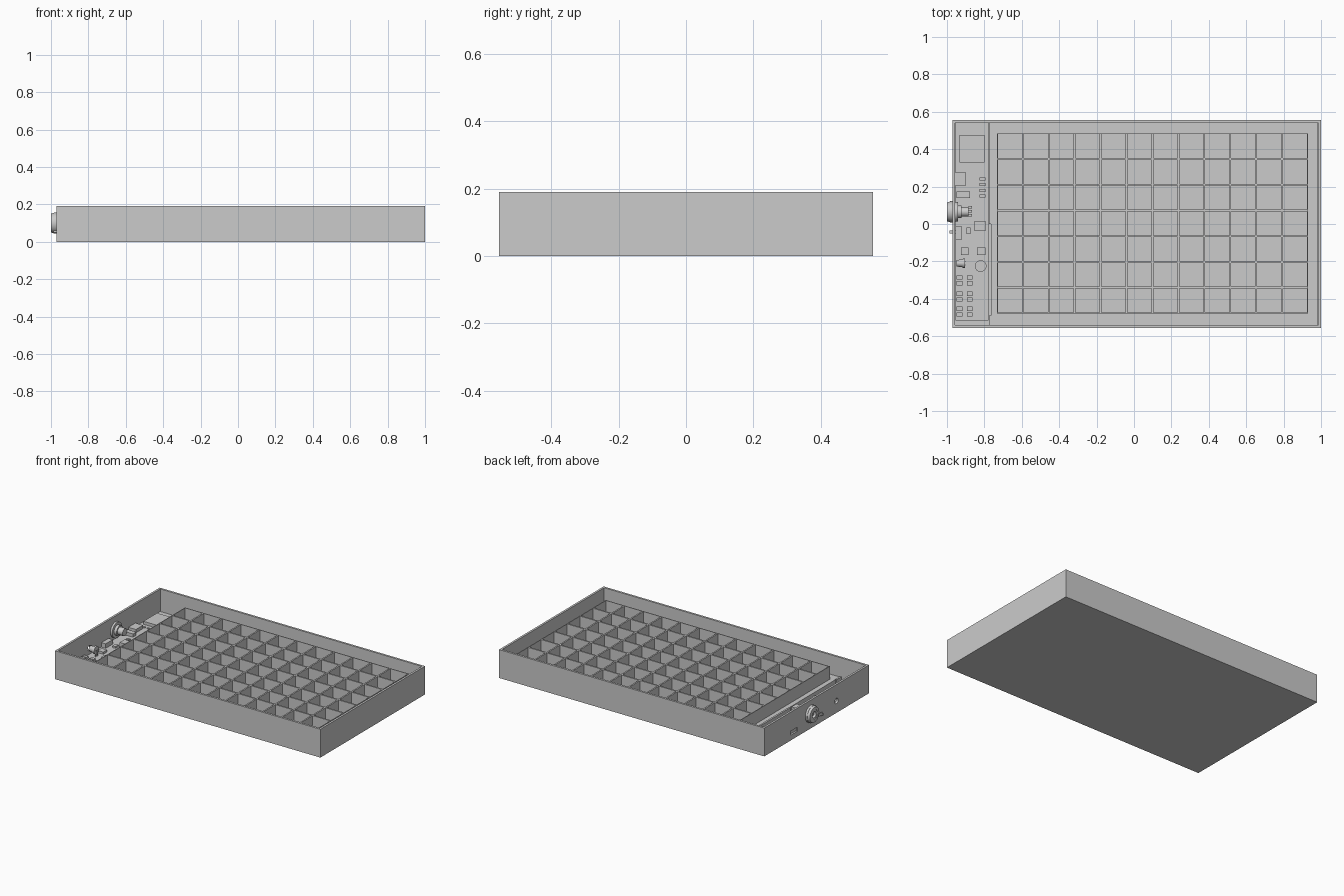
import bpy, bmesh
from math import pi
from mathutils import Matrix, Vector

cube = bpy.data.objects.get("Cube")
if cube:
    bpy.data.objects.remove(cube, do_unlink=True)

grey = bpy.data.materials.new("plain_grey")
grey.use_nodes = True
grey.diffuse_color = (0.6, 0.6, 0.6, 1)
grey.node_tree.nodes["Principled BSDF"].inputs["Base Color"].default_value = (0.6, 0.6, 0.6, 1)


def finish(name, bm):
    mesh = bpy.data.meshes.new(name)
    bm.to_mesh(mesh)
    bm.free()
    mesh.materials.append(grey)
    obj = bpy.data.objects.new(name, mesh)
    bpy.context.collection.objects.link(obj)
    return obj


def box(name, x, y, z):
    """Box from (min, max) ranges."""
    bm = bmesh.new()
    size = [r[1] - r[0] for r in (x, y, z)]
    mid = Vector([(r[0] + r[1]) / 2 for r in (x, y, z)])
    bmesh.ops.create_cube(bm, size=1, matrix=Matrix.Translation(mid) @ Matrix.Diagonal((*size, 1)))
    return finish(name, bm)


def rod(name, start, length, r, axis="X", r2=None):
    """Cylinder or cone running from start along +x or +z."""
    bm = bmesh.new()
    turn = Matrix.Rotation(pi / 2, 4, "Y") if axis == "X" else Matrix.Identity(4)
    place = Matrix.Translation(start) @ turn @ Matrix.Translation((0, 0, length / 2))
    bmesh.ops.create_cone(bm, cap_ends=True, segments=32, radius1=r,
                          radius2=r if r2 is None else r2, depth=length, matrix=place)
    for f in bm.faces:
        f.smooth = len(f.verts) == 4
    for e in bm.edges:
        e.smooth = all(len(f.verts) == 4 for f in e.link_faces)
    return finish(name, bm)


def cut(target, cutters):
    for c in cutters:
        mod = target.modifiers.new("opening", "BOOLEAN")
        mod.operation, mod.object, mod.solver = "DIFFERENCE", c, "EXACT"
    graph = bpy.context.evaluated_depsgraph_get()
    mesh = bpy.data.meshes.new_from_object(target.evaluated_get(graph))
    target.modifiers.clear()
    target.data = mesh
    for c in cutters:
        bpy.data.objects.remove(c, do_unlink=True)


# Main measures
LEFT, RIGHT, DEPTH, TOP, WALL = -0.97, 1.0, 0.555, 0.19, 0.014
INX, INY = LEFT + WALL, DEPTH - WALL
BOARD, SHELF, GRID_TOP = 0.04, 0.06, 0.147
JACK_Y, JACK_Z = 0.065, 0.10
LED_Y, LED_Z = -0.21, 0.08

# Open case with the openings in its end wall
case = box("case", (LEFT, RIGHT), (-DEPTH, DEPTH), (0, TOP))
through = (LEFT - 0.02, INX + 0.005)
cut(case, [
    box("cavity", (INX, RIGHT - WALL), (-INY, INY), (WALL, TOP + 0.1)),
    box("usb_opening", through, (0.203, 0.278), (0.035, 0.062)),
    box("switch_opening", through, (-0.06, -0.026), (0.045, 0.065)),
    rod("jack_opening", (through[0], JACK_Y, JACK_Z), 0.04, 0.035),
    rod("light_opening", (through[0], LED_Y, LED_Z), 0.04, 0.018),
])

# Light panel and the edge lips beside the circuit board
box("light_panel", (-0.765, RIGHT - WALL - 0.002), (-INY + 0.002, INY - 0.002), (WALL, SHELF))
for i, span in enumerate([(0, INY), (-INY, -0.49)]):
    box(f"panel_lip_{i}", (-0.776, -0.764), span, (WALL, SHELF + 0.004))

# Divider grid: inset cells, remove their centres, thicken downwards
COLS, ROWS = 12, 7
X0, X1, Y0, Y1 = -0.733, 0.93, -0.478, 0.485
bm = bmesh.new()
bmesh.ops.create_grid(bm, x_segments=COLS, y_segments=ROWS, size=0.5)
bmesh.ops.transform(bm, verts=bm.verts, matrix=Matrix.Translation(
    ((X0 + X1) / 2, (Y0 + Y1) / 2, GRID_TOP)) @ Matrix.Diagonal((X1 - X0, Y1 - Y0, 1, 1)))
cells = list(bm.faces)
bmesh.ops.inset_individual(bm, faces=cells, thickness=0.007)
bmesh.ops.delete(bm, geom=cells, context="FACES")
divider = finish("divider_grid", bm)
solid = divider.modifiers.new("height", "SOLIDIFY")
solid.thickness, solid.offset = GRID_TOP - SHELF, -1

# Circuit board and its rectangular parts: x range, y range, height
box("circuit_board", (INX + 0.001, -0.778), (-0.515, INY - 0.002), (0.028, BOARD))
blocks = {
    "radio_module": ((-0.933, -0.80), (0.33, 0.475), 0.02),
    "usb_socket": ((-0.962, -0.90), (0.203, 0.278), 0.022),
    "power_chip": ((-0.948, -0.878), (0.14, 0.175), 0.022),
    "pin_header": ((-0.853, -0.794), (-0.037, 0.016), 0.04),
    "slide_switch": ((-0.954, -0.922), (-0.086, -0.01), 0.03),
    "small_chip": ((-0.895, -0.873), (-0.053, -0.02), 0.012),
    "transistor_a": ((-0.925, -0.885), (-0.165, -0.125), 0.015),
    "transistor_b": ((-0.84, -0.795), (-0.165, -0.125), 0.015),
}
for name, (x, y, h) in blocks.items():
    box(name, x, y, (BOARD - 0.002, BOARD + h))
box("switch_slider", (-0.986, -0.93), (-0.05, -0.036), (0.05, 0.06))

# Small surface parts in rows
for i in range(5):
    x = -0.935 + i * 0.028
    box(f"module_pad_{i}", (x, x + 0.014), (0.289, 0.299), (BOARD - 0.002, BOARD + 0.006))
for i in range(4):
    y = 0.24 - i * 0.03
    box(f"resistor_{i}", (-0.825, -0.795), (y - 0.008, y + 0.008), (BOARD - 0.002, BOARD + 0.01))
for i in range(3):
    y = 0.09 - i * 0.022
    box(f"capacitor_{i}", (-0.885, -0.865), (y - 0.007, y + 0.007), (BOARD - 0.002, BOARD + 0.01))

# Wire connectors: a base with two raised, notched sockets
for i, y in enumerate((-0.302, -0.388, -0.468)):
    box(f"connector_base_{i}", (-0.954, -0.858), (y - 0.03, y + 0.03), (BOARD - 0.002, BOARD + 0.008))
    for j, x in enumerate((-0.948, -0.893)):
        for k in (-1, 1):
            box(f"connector_socket_{i}_{j}_{k}", (x, x + 0.03),
                (y + k * 0.015 - 0.011, y + k * 0.015 + 0.011), (BOARD, BOARD + 0.022))

# Threaded power jack through the wall
jack = rod("jack_body", (-0.998, JACK_Y, JACK_Z), 0.075, 0.034)
cut(jack, [rod("jack_bore", (-1.01, JACK_Y, JACK_Z), 0.05, 0.02)])
flange = rod("jack_flange", (-0.985, JACK_Y, JACK_Z), 0.014, 0.057)
rim = rod("jack_rim", (-1.0, JACK_Y, JACK_Z), 0.016, 0.05, r2=0.055)
for ring in (flange, rim):
    cut(ring, [rod("ring_bore", (-1.02, JACK_Y, JACK_Z), 0.1, 0.033)])
rod("jack_pin", (-0.99, JACK_Y, JACK_Z), 0.05, 0.008)
rod("jack_nut", (INX, JACK_Y, JACK_Z), 0.014, 0.052)
rod("jack_terminal", (-0.925, JACK_Y, JACK_Z), 0.04, 0.025)

# Indicator light, facing the opening
rod("indicator_collar", (-0.915, LED_Y, LED_Z), 0.012, 0.026)
rod("indicator_lens", (-0.95, LED_Y, LED_Z), 0.036, 0.017, r2=0.022)
for s in (-1, 1):
    box(f"indicator_leg_{s}", (-0.905, -0.9), (LED_Y + s * 0.01 - 0.003, LED_Y + s * 0.01 + 0.003), (BOARD, LED_Z))

# Round board parts
rod("buzzer", (-0.82, -0.225, BOARD), 0.02, 0.031, "Z")
rod("board_screw_back", (-0.815, 0.107, BOARD), 0.005, 0.013, "Z")
rod("board_screw_front", (-0.81, -0.487, BOARD), 0.005, 0.013, "Z")
